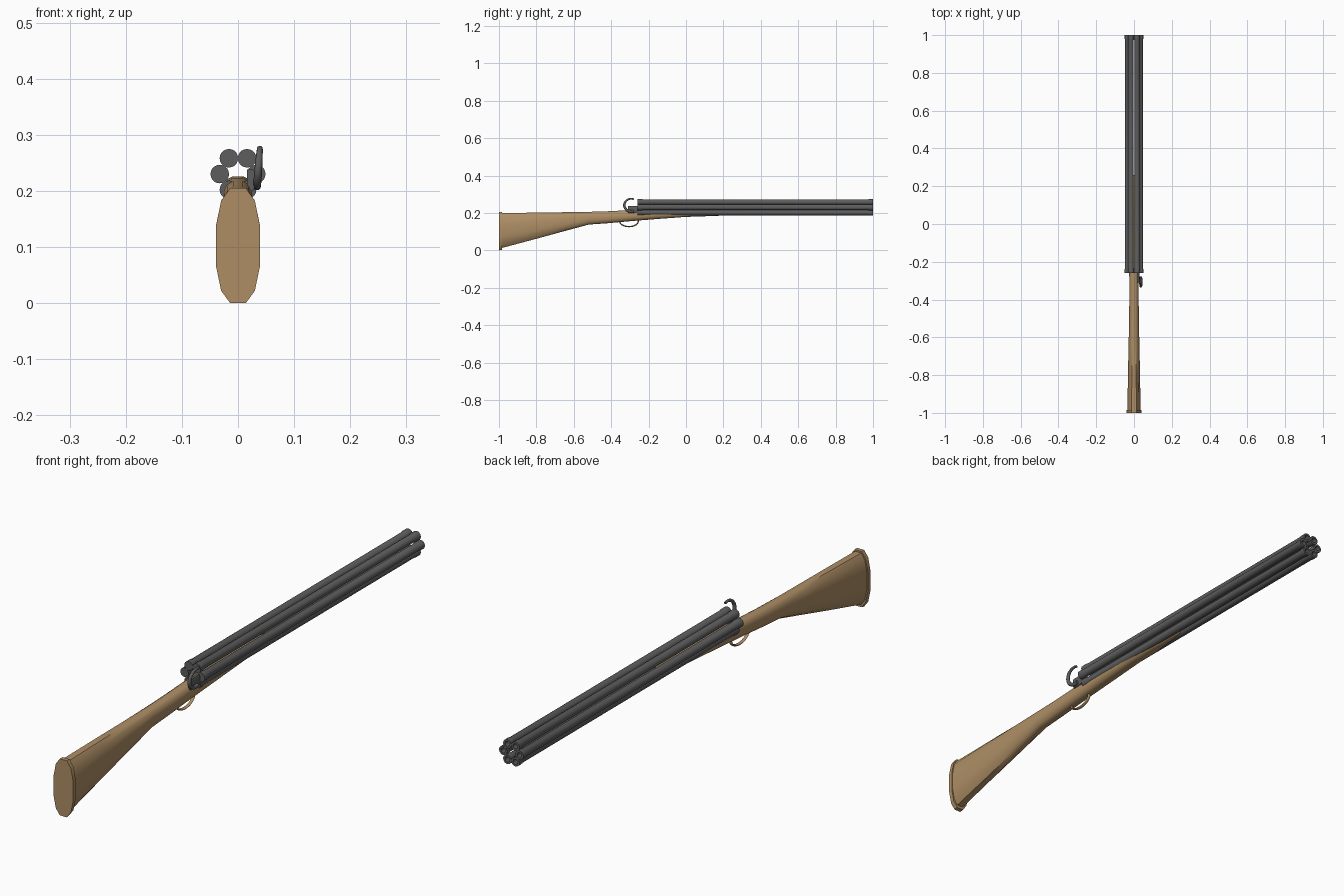
import bpy, bmesh, math
from mathutils import Vector

if "Cube" in bpy.data.objects:
    bpy.data.objects.remove(bpy.data.objects["Cube"])


def material(name, rgb):
    m = bpy.data.materials.new(name)
    m.diffuse_color = (*rgb, 1)
    m.use_nodes = True
    m.node_tree.nodes["Principled BSDF"].inputs["Base Color"].default_value = m.diffuse_color
    return m


WOOD = material("wood", (0.42, 0.27, 0.13))
STEEL = material("steel", (0.11, 0.11, 0.11))


def loft(name, rings, mat, caps=True, angle=40):
    """Skin a list of rings (lists of points) into one mesh object."""
    bm = bmesh.new()
    vs = [[bm.verts.new(p) for p in r] for r in rings]
    n = len(vs[0])
    for a, b in zip(vs, vs[1:]):
        for i in range(n):
            j = (i + 1) % n
            bm.faces.new((a[i], a[j], b[j], b[i]))
    if caps:
        bm.faces.new(vs[0][::-1])
        bm.faces.new(vs[-1])
    bmesh.ops.recalc_face_normals(bm, faces=bm.faces)
    me = bpy.data.meshes.new(name)
    bm.to_mesh(me)
    bm.free()
    me.materials.append(mat)
    ob = bpy.data.objects.new(name, me)
    bpy.context.collection.objects.link(ob)
    bpy.context.view_layer.objects.active = ob
    ob.select_set(True)
    bpy.ops.object.shade_smooth_by_angle(angle=math.radians(angle))
    ob.select_set(False)
    return ob


def tube(name, path, radii, mat, wide=1.0, sides=10):
    """Sweep a round section along a path lying close to a y-z plane."""
    pts = [Vector(p) for p in path]
    rings = []
    for i, p in enumerate(pts):
        t = (pts[min(i + 1, len(pts) - 1)] - pts[max(i - 1, 0)]).normalized()
        u = Vector((1, 0, 0))
        u = (u - t * u.dot(t)).normalized()
        v = t.cross(u)
        rings.append([p + (u * math.cos(a) * wide + v * math.sin(a)) * radii[i]
                      for a in (math.tau * k / sides for k in range(sides))])
    return loft(name, rings, mat, angle=60)


# Stock: twelve-sided section, (y, half width, bottom, top)
half = [(.36, 0), (.77, .107), (1, .317), (1, .673), (.77, .89), (.36, 1)]
section = half + [(-x, z) for x, z in reversed(half)]


def ring(y, w, z0, z1):
    return [(x * w, y, z0 + f * (z1 - z0)) for x, f in section]


loft("stock", [ring(*s) for s in [
    (-.988, .035, .012, .199), (-.8, .032, .062, .202), (-.65, .029, .103, .204),
    (-.52, .026, .138, .206), (-.42, .025, .145, .209), (-.3, .025, .156, .215),
    (-.15, .026, .168, .222), (0, .025, .179, .226), (.12, .021, .183, .222),
    (.22, .012, .187, .212), (.26, .004, .190, .202)]], WOOD)
loft("butt_plate", [ring(-1, .039, 0, .205), ring(-.985, .039, .003, .205)], WOOD)

# Six barrels around an open centre, with collars and bored muzzles
profile = [(-.26, .0165), (-.238, .0165), (-.232, .0148), (.975, .0148),
           (.98, .0165), (1, .0165), (1, .009), (.95, .009)]
for k in range(6):
    a = math.radians(60 * k)
    cx, cz = .0325 * math.cos(a), .23 + .0325 * math.sin(a)
    loft(f"barrel_{k + 1}", [[(cx + r * math.cos(t), y, cz + r * math.sin(t))
                              for t in (math.tau * i / 20 for i in range(20))]
                             for y, r in profile], STEEL)

# Lock block on the right side, carrying the hammer
loft("lock_block", [[(x, y, z) for x, z in
                     ((.016, .2), (.027, .2), (.03, .208), (.03, .23), (.027, .238), (.016, .238))]
                    for y in (-.31, -.255)], STEEL)

# Curved hammer, leaning slightly outward
arc = [math.radians(68 + 222 * i / 14) for i in range(15)]
tube("hammer", [(.034 + .005 * (math.sin(a) + 1) / 2,
                 -.293 + .037 * math.cos(a), .242 + .034 * math.sin(a)) for a in arc],
     [.0045 + .0025 * min(1, i / 8) for i in range(15)], STEEL)

# Trigger guard bow under the wrist
bow = [math.radians(170 + 200 * i / 16) for i in range(17)]
tube("trigger_guard", [(0, -.305 + .05 * math.cos(a), .156 + .029 * math.sin(a)) for a in bow],
     [.0035] * 17, WOOD, wide=1.8, sides=8)
